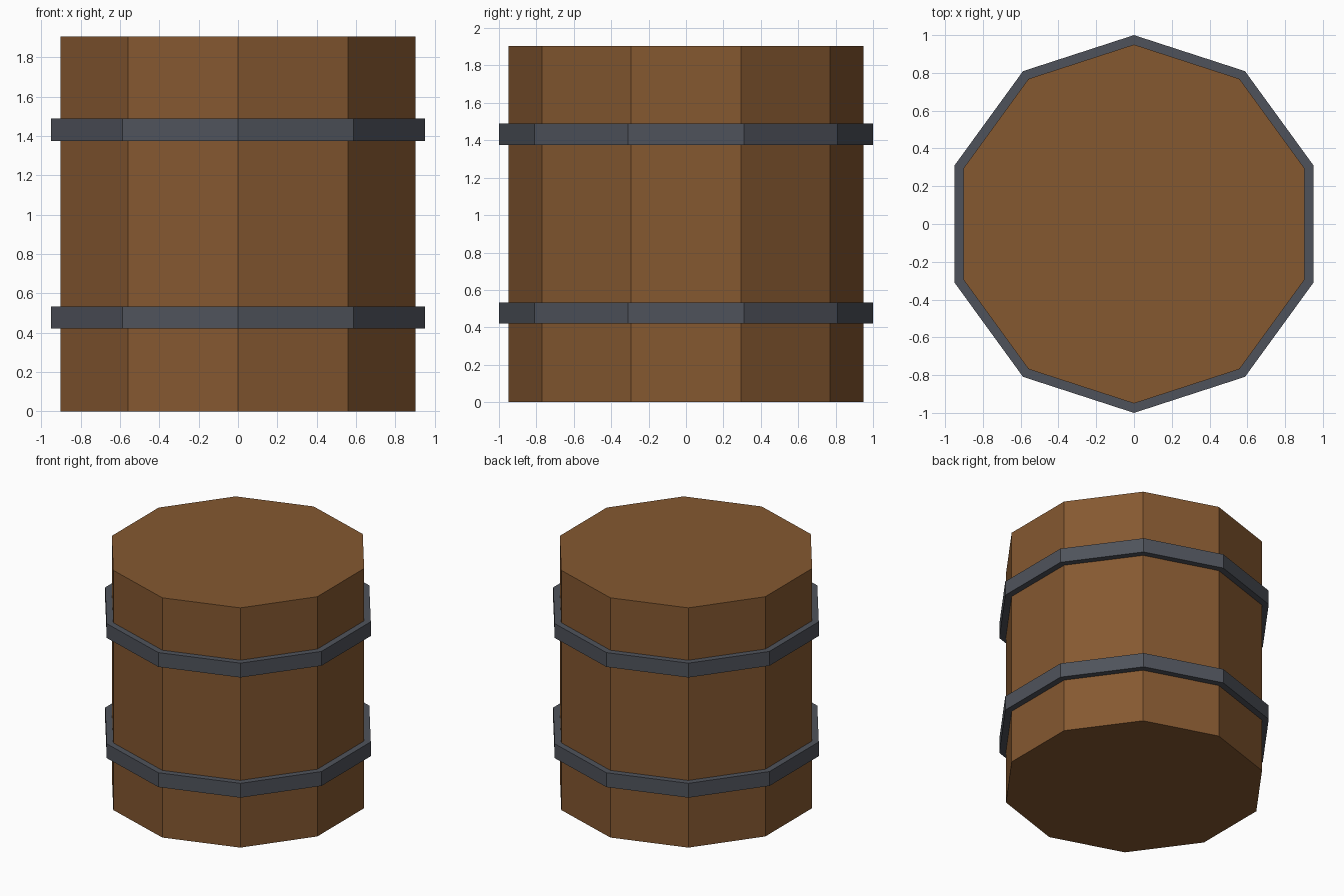
import bpy
import math

if "Cube" in bpy.data.objects:
    bpy.data.objects.remove(bpy.data.objects["Cube"], do_unlink=True)

SIDES = 10


def material(name, rgb):
    mat = bpy.data.materials.new(name)
    mat.use_nodes = True
    colour = (*rgb, 1.0)
    mat.diffuse_color = colour
    mat.node_tree.nodes["Principled BSDF"].inputs["Base Color"].default_value = colour
    return mat


def drum(name, radius, bottom, top, mat):
    """Flat-shaded ten-sided cylinder with corners on the y axis."""
    bpy.ops.mesh.primitive_cylinder_add(
        vertices=SIDES, radius=radius, depth=top - bottom,
        end_fill_type='NGON', location=(0, 0, (bottom + top) / 2))
    obj = bpy.context.object
    obj.name = name
    obj.data.materials.append(mat)
    return obj


wood = material("brown wood", (0.235, 0.098, 0.030))
iron = material("dark iron", (0.078, 0.086, 0.105))

# Wooden body
drum("barrel_body", 0.95, 0.0, 1.905, wood)

# Metal hoops
for label, centre in (("lower", 0.477), ("upper", 1.432)):
    drum(label + "_hoop", 1.0, centre - 0.057, centre + 0.057, iron)
